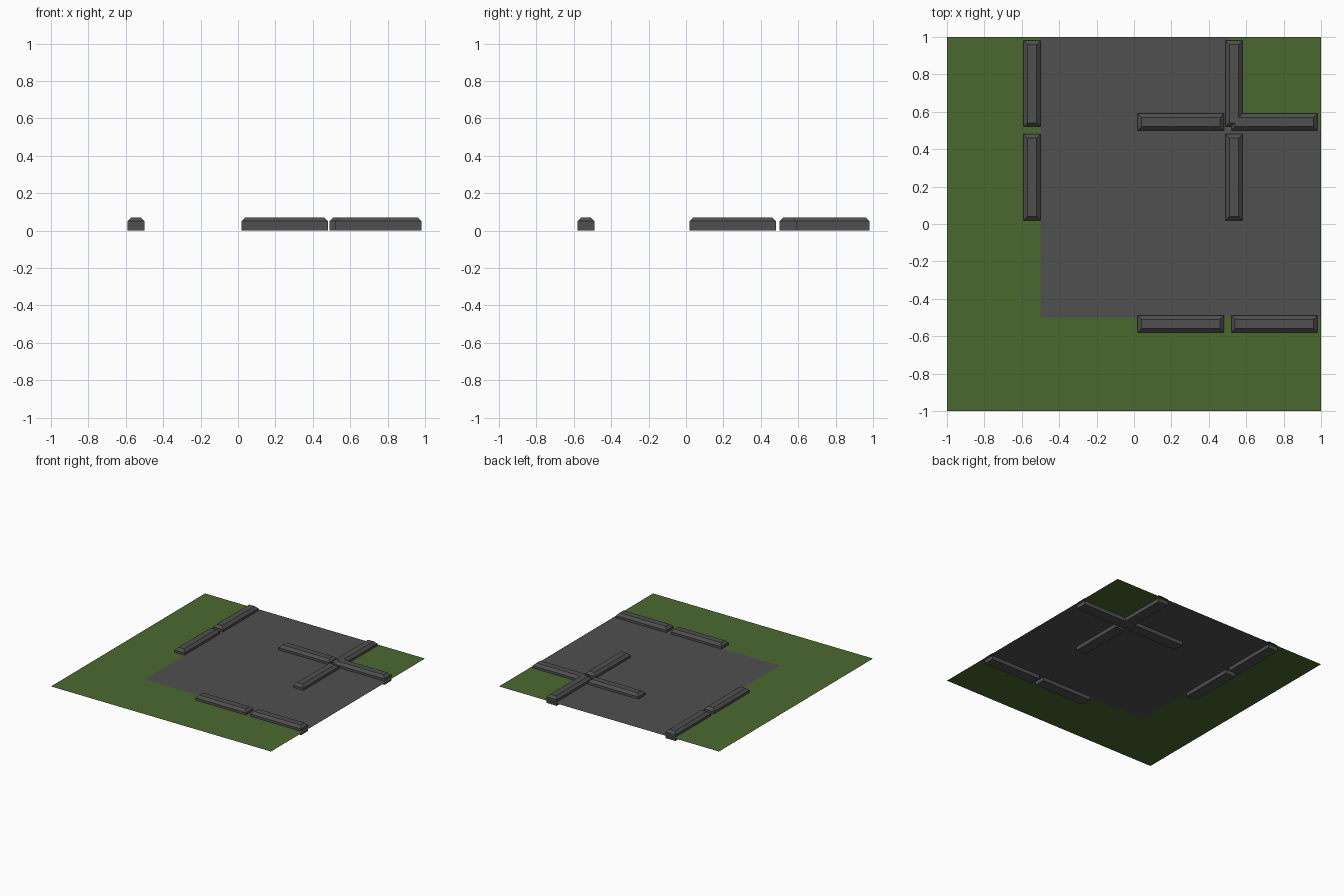
import bpy, bmesh

if "Cube" in bpy.data.objects:
    bpy.data.objects.remove(bpy.data.objects["Cube"])

GROUND_Z = 0.031
KERB_H = 0.07
CHAMFER = 0.02


def material(name, rgb):
    m = bpy.data.materials.new(name)
    m.diffuse_color = (*rgb, 1)
    m.use_nodes = True
    m.node_tree.nodes["Principled BSDF"].inputs["Base Color"].default_value = m.diffuse_color
    return m


grass = material("grass green", (0.070, 0.141, 0.028))
asphalt = material("asphalt grey", (0.080, 0.080, 0.080))


def add_object(name, bm, mats):
    me = bpy.data.meshes.new(name)
    bm.to_mesh(me)
    bm.free()
    for m in mats:
        me.materials.append(m)
    ob = bpy.data.objects.new(name, me)
    bpy.context.collection.objects.link(ob)
    return ob


# Ground sheet: 4 x 4 squares, road colour chosen by position
bm = bmesh.new()
bmesh.ops.create_grid(bm, x_segments=4, y_segments=4, size=1)
bmesh.ops.translate(bm, verts=bm.verts, vec=(0, 0, GROUND_Z))
for f in bm.faces:
    c = f.calc_center_median()
    inner_corner = c.x > 0.5 and c.y > 0.5
    f.material_index = int(c.x > -0.5 and c.y > -0.5 and not inner_corner)
add_object("ground", bm, [grass, asphalt])


# Kerb stone: box with a chamfered top
def kerb(name, x0, x1, y0, y1):
    bm = bmesh.new()
    rings = []
    for z, d in ((0, 0), (KERB_H - CHAMFER, 0), (KERB_H, CHAMFER)):
        corners = ((x0 + d, y0 + d), (x1 - d, y0 + d),
                   (x1 - d, y1 - d), (x0 + d, y1 - d))
        rings.append([bm.verts.new((x, y, z)) for x, y in corners])
    for a, b in zip(rings, rings[1:]):
        for i in range(4):
            j = (i + 1) % 4
            bm.faces.new((a[i], a[j], b[j], b[i]))
    bm.faces.new(rings[-1])
    bm.faces.new(rings[0][::-1])
    add_object(name, bm, [asphalt])


# Two kerb stones along each side of both road arms
for n, (s0, s1) in enumerate(((0.02, 0.48), (0.52, 0.98)), 1):
    kerb(f"kerb_left_{n}", -0.59, -0.50, s0, s1)
    kerb(f"kerb_middle_{n}", 0.49, 0.58, s0, s1)
    kerb(f"kerb_back_{n}", s0, s1, 0.50, 0.59)
    kerb(f"kerb_front_{n}", s0, s1, -0.58, -0.49)
